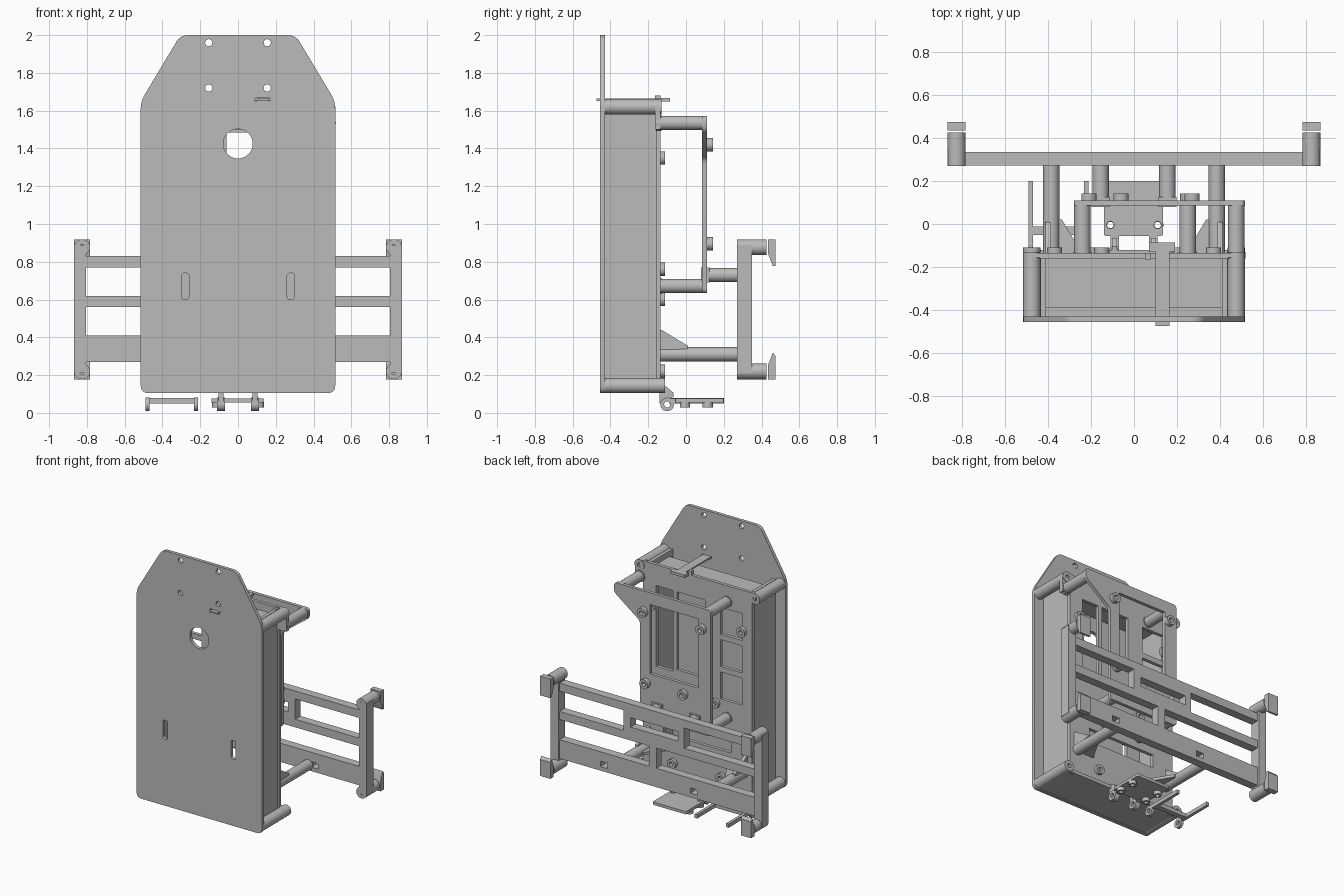
import bpy, bmesh, math
from mathutils import Vector

if "Cube" in bpy.data.objects:
    bpy.data.objects.remove(bpy.data.objects["Cube"], do_unlink=True)

grey = bpy.data.materials.new("plain_grey")
grey.use_nodes = True
grey.diffuse_color = (0.5, 0.5, 0.5, 1)
grey.node_tree.nodes["Principled BSDF"].inputs["Base Color"].default_value = (0.5, 0.5, 0.5, 1)
parts = []


def finish(name, mesh):
    mesh.materials.clear()
    mesh.materials.append(grey)
    obj = bpy.data.objects.new(name, mesh)
    bpy.context.collection.objects.link(obj)
    parts.append(obj)
    return obj


def circle(u, v, r, n=24):
    return [(u + r * math.cos(2 * math.pi * i / n), v + r * math.sin(2 * math.pi * i / n)) for i in range(n)]


def rounded(points, r):
    """Polygon with softened corners."""
    out = []
    for i, p in enumerate(points):
        p, a, b = Vector(p), Vector(points[i - 1]), Vector(points[(i + 1) % len(points)])
        s, e = p + (a - p).normalized() * r, p + (b - p).normalized() * r
        for k in range(6):
            t = k / 5
            out.append(tuple(s * (1 - t) ** 2 + p * 2 * t * (1 - t) + e * t * t))
    return out


def rect(u0, u1, v0, v1, r=0.0):
    pts = [(u0, v0), (u1, v0), (u1, v1), (u0, v1)]
    return rounded(pts, r) if r else pts


def panel(name, loops, w0, w1, axis="y"):
    """Extrude an outline with holes between w0 and w1 along an axis."""
    cu = bpy.data.curves.new(name, "CURVE")
    cu.dimensions, cu.fill_mode, cu.extrude = "2D", "BOTH", (w1 - w0) / 2
    for loop in loops:
        sp = cu.splines.new("POLY")
        sp.points.add(len(loop) - 1)
        for pt, (u, v) in zip(sp.points, loop):
            pt.co = (u, v, 0, 1)
        sp.use_cyclic_u = True
    tmp = bpy.data.objects.new(name, cu)
    bpy.context.collection.objects.link(tmp)
    mesh = bpy.data.meshes.new_from_object(tmp.evaluated_get(bpy.context.evaluated_depsgraph_get()))
    bpy.data.objects.remove(tmp)
    mid = (w0 + w1) / 2
    for vert in mesh.vertices:
        u, v, w = vert.co.x, vert.co.y, vert.co.z + mid
        vert.co = {"y": (u, w, v), "x": (w, u, v), "z": (u, v, w)}[axis]
    bm = bmesh.new()
    bm.from_mesh(mesh)
    bmesh.ops.remove_doubles(bm, verts=bm.verts, dist=0.0001)
    bmesh.ops.recalc_face_normals(bm, faces=bm.faces)
    bm.to_mesh(mesh)
    bm.free()
    return finish(name, mesh)


def box(name, x0, x1, y0, y1, z0, z1):
    return panel(name, [rect(x0, x1, z0, z1)], y0, y1)


def rod(name, x, z, y0, y1, r, hole=0.0):
    loops = [circle(x, z, r)] + ([circle(x, z, hole, 16)] if hole else [])
    return panel(name, loops, y0, y1)


# Front plate with its holes and slots
outline = rounded([(-0.515, 0.105), (0.515, 0.105), (0.515, 1.65), (0.305, 2.0), (-0.305, 2.0), (-0.515, 1.65)], 0.04)
holes = [circle(s * 0.155, z, 0.019, 16) for s in (-1, 1) for z in (1.72, 1.96)]
holes += [rect(s * 0.28 - 0.02, s * 0.28 + 0.02, 0.6, 0.74, 0.019) for s in (-1, 1)]
holes += [circle(0, 1.425, 0.078, 40), rect(0.09, 0.17, 1.65, 1.668)]
panel("front_plate", [outline] + holes, -0.455, -0.43)

# Tray walls and corner posts
for s, side in ((-1, "right"), (1, "left")):
    x0, x1 = sorted((s * 0.41, s * 0.435))
    box(side + "_wall", x0, x1, -0.43, -0.15, 0.13, 1.64)
    rod(side + "_top_post", s * 0.475, 1.62, -0.43, -0.13, 0.04, 0.015)
    rod(side + "_bottom_post", s * 0.475, 0.145, -0.43, -0.11, 0.04, 0.015)
    for z in (0.145, 1.62):
        x0, x1 = sorted((s * 0.42, s * 0.475))
        box(side + "_ear", x0, x1, -0.155, -0.135, z - 0.038, z + 0.038)
box("bottom_wall", -0.46, 0.46, -0.43, -0.12, 0.11, 0.135)
box("top_wall", -0.42, 0.42, -0.39, -0.15, 1.58, 1.6)

# Back plate with its windows
windows = [rect(-0.06, 0.17, 0.92, 1.5), rect(0.2, 0.34, 0.9, 1.5)]
windows += [rect(-0.37, -0.19, z, z + 0.2) for z in (0.8, 1.04, 1.28)]
windows += [rect(-0.28, 0.28, 0.42, 0.52)]
panel("back_plate", [rect(-0.45, 0.45, 0.115, 1.655, 0.03)] + windows, -0.16, -0.135)

# Strap hooked over the top
box("strap", 0.1, 0.165, -0.475, -0.09, 1.652, 1.664)
box("strap_head", 0.07, 0.19, -0.13, -0.085, 1.648, 1.668)
box("strap_catch", 0.05, 0.08, -0.165, -0.135, 1.5, 1.68)

# Bolts on the back plate
for s in (-1, 1):
    for x, z in ((0.2, 0.22), (0.15, 0.6), (0.15, 0.76), (0.37, 1.35)):
        rod("plate_bolt", s * x, z, -0.14, -0.11, 0.035, 0.016)

# Rear carrier frame on its standoffs
frame = [(-0.28, 0.635), (0.3, 0.635), (0.3, 1.34), (0.515, 1.5), (0.515, 1.572), (-0.28, 1.572)]
panel("carrier_frame", [rounded(frame, 0.025), rect(-0.18, 0.22, 0.97, 1.485)], 0.085, 0.11)
for x, z in ((-0.24, 1.535), (0.475, 1.535), (-0.24, 0.672), (0.25, 0.672)):
    rod("carrier_standoff", x, z, -0.14, 0.11, 0.038, 0.014)
    rod("standoff_collar", x, z, -0.16, -0.13, 0.043)
box("carrier_tie", 0.435, 0.515, -0.165, -0.135, 1.5, 1.62)
for x, z in ((0.27, 1.42), (-0.21, 1.42), (0.25, 0.895), (-0.06, 0.895)):
    rod("carrier_bolt", x, z, 0.11, 0.142, 0.035, 0.016)

# Rear bumper lattice
slots = [rect(0.28, 0.81, 0.62, 0.77), rect(-0.81, -0.22, 0.62, 0.77), rect(-0.17, 0.22, 0.66, 0.73),
         rect(0.07, 0.81, 0.41, 0.56), rect(-0.81, 0.01, 0.41, 0.56)]
slots += [rect(x - 0.03, x + 0.03, 0.3, 0.34) for x in (-0.3, 0.44)]
panel("bumper_lattice", [rect(-0.83, 0.83, 0.27, 0.83)] + slots, 0.272, 0.335)

# Bumper end posts, bosses and hooks
for s, side in ((-1, "right"), (1, "left")):
    x0, x1 = sorted((s * 0.805, s * 0.868))
    panel(side + "_end_post", [rect(x0, x1, 0.21, 0.89)], 0.27, 0.35)
    for z, d in ((0.877, -1), (0.22, 1)):
        rod(side + "_end_boss", s * 0.825, z, 0.27, 0.425, 0.042, 0.016)
        tip = z + d * 0.1
        hook = [(0.435, z - d * 0.042), (0.475, z - d * 0.042), (0.475, tip - d * 0.02 + (0 if d > 0 else -0.02)),
                (0.46, tip), (0.435, z + d * 0.035)]
        panel(side + "_hook", [hook], s * 0.825 - 0.042, s * 0.825 + 0.042, "x")

# Bumper standoffs and gussets
for s, side in ((-1, "right"), (1, "left")):
    rod(side + "_upper_standoff", s * 0.155, 0.73, 0.11, 0.275, 0.038)
    box(side + "_upper_foot", s * 0.155 - 0.042, s * 0.155 + 0.042, 0.08, 0.125, 0.69, 0.77)
    rod(side + "_lower_standoff", s * 0.385, 0.31, -0.14, 0.275, 0.038)
    panel(side + "_gusset", [[(-0.14, 0.33), (0.01, 0.34), (0.01, 0.355), (-0.13, 0.44), (-0.14, 0.44)]],
          s * 0.4 - 0.012, s * 0.4 + 0.012, "x")
    panel(side + "_inner_gusset", [[(s * 0.24, -0.14), (s * 0.36, -0.14), (s * 0.36, 0.02), (s * 0.335, 0.02)]],
          0.3, 0.32, "z")

# Hinged tab under the tray
panel("tab_plate", [rect(-0.14, 0.135, -0.055, 0.2, 0.01)] + [circle(s * 0.11, -0.005, 0.017, 16) for s in (-1, 1)],
      0.055, 0.076, "z")
ear = [circle(-0.1, 0.045, 0.036), circle(-0.1, 0.045, 0.016, 16)]
for s in (-1, 1):
    panel("tab_ear", ear, s * 0.09 - 0.02, s * 0.09 + 0.02, "x")
    panel("tab_arm", [rect(-0.08, -0.03, 0.05, 0.075)], s * 0.09 - 0.02, s * 0.09 + 0.02, "x")
    panel("hinge_lug", [[(-0.14, 0.14), (-0.14, 0.05), (-0.11, 0.07), (-0.065, 0.085), (-0.065, 0.105), (-0.105, 0.14)]],
          s * 0.09 - 0.012, s * 0.09 + 0.012, "x")
    for y in (-0.005, 0.115):
        panel("tab_boss", [circle(s * 0.11, y, 0.027), circle(s * 0.11, y, 0.015, 16)], 0.028, 0.057, "z")

# Forked bracket beside the tab
for x in (-0.48, -0.222):
    box("fork_prong", x - 0.011, x + 0.011, -0.06, 0.2, 0.05, 0.078)
    panel("fork_ear", ear, x - 0.011, x + 0.011, "x")
    panel("fork_arm", [rect(-0.09, -0.04, 0.05, 0.078)], x - 0.011, x + 0.011, "x")
box("fork_bridge", -0.48, -0.222, -0.05, -0.012, 0.05, 0.078)

# Smooth the round sides and keep the edges crisp
bpy.ops.object.select_all(action="DESELECT")
for obj in parts:
    obj.select_set(True)
bpy.context.view_layer.objects.active = parts[0]
bpy.ops.object.shade_smooth_by_angle(angle=math.radians(30))
